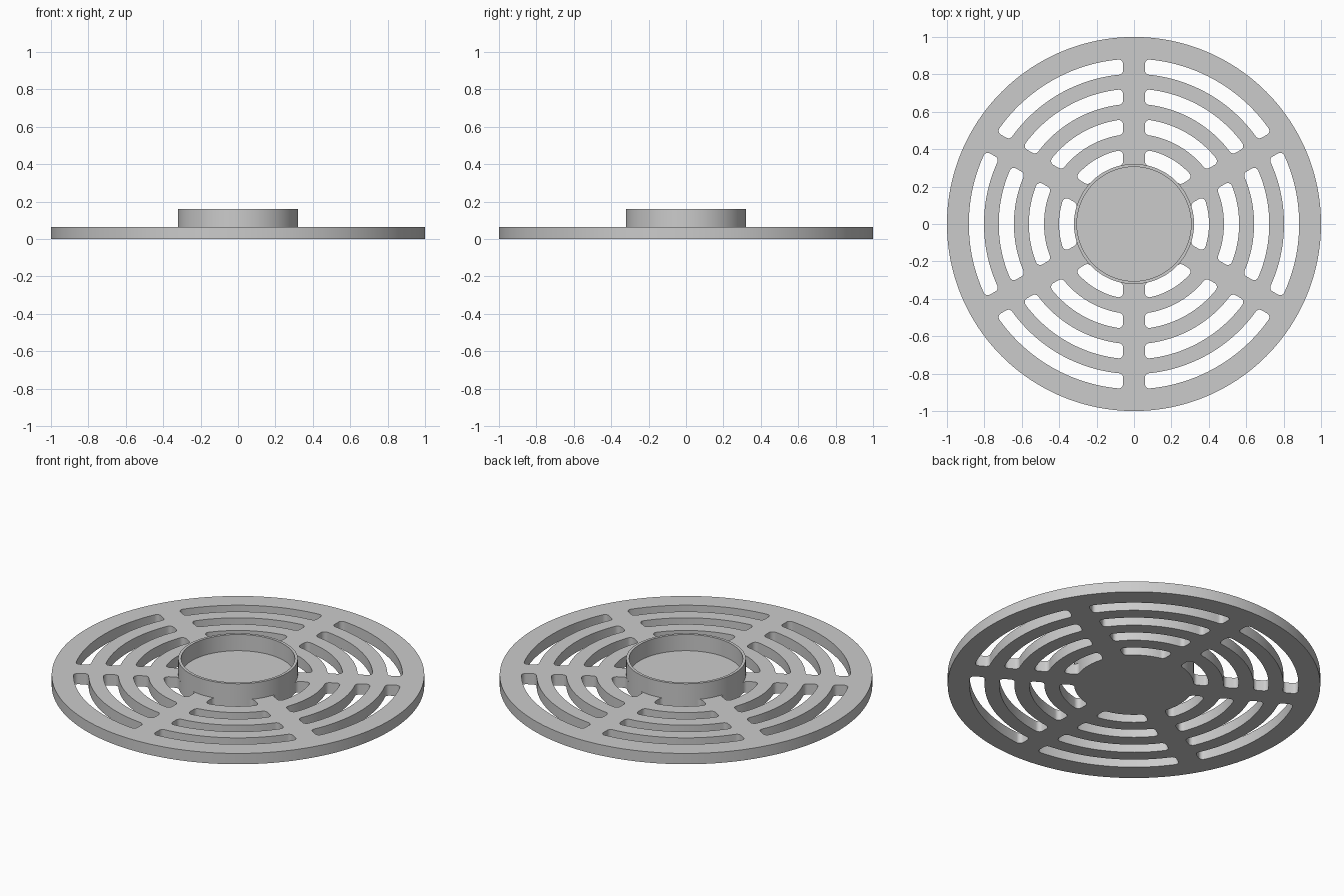
import bpy
import math

if "Cube" in bpy.data.objects:
    bpy.data.objects.remove(bpy.data.objects["Cube"])

DISC_T, RING_TOP = 0.064, 0.16
HUB_R, RING_IN = 0.321, 0.305
SPOKE_HALF, FILLET = 0.058, 0.024

grey = bpy.data.materials.new("plain grey")
grey.diffuse_color = (0.6, 0.6, 0.6, 1)
grey.use_nodes = True
grey.node_tree.nodes["Principled BSDF"].inputs["Base Color"].default_value = grey.diffuse_color


def arc(cx, cy, r, a0, a1, n):
    """Points along an arc, both ends included."""
    return [(cx + r * math.cos(a0 + (a1 - a0) * i / n),
             cy + r * math.sin(a0 + (a1 - a0) * i / n)) for i in range(n + 1)]


def circle(r, n=192):
    return arc(0, 0, r, 0, 2 * math.pi, n)[:-1]


def rotate(pts, a):
    c, s = math.cos(a), math.sin(a)
    return [(x * c - y * s, x * s + y * c) for x, y in pts]


def slot(r_in, r_out, angle):
    """Rounded arc slot between two parallel-sided spokes 60 degrees apart."""
    y = SPOKE_HALF + FILLET
    xi = math.sqrt((r_in + FILLET) ** 2 - y * y)
    xo = math.sqrt((r_out - FILLET) ** 2 - y * y)
    ai, ao = math.atan2(y, xi), math.atan2(y, xo)
    half = arc(xi, y, FILLET, ai + math.pi, 1.5 * math.pi, 6)
    half += arc(xo, y, FILLET, -math.pi / 2, ao, 6)
    # mirror the first end about the slot's middle line
    third = math.pi / 3
    other = [(px, -py) for px, py in reversed(half)]
    other = rotate(other, third)
    pts = half + arc(0, 0, r_out, ao, third - ao, 32)[1:-1]
    pts += other + arc(0, 0, r_in, third - ai, ai, 32)[1:-1]
    return rotate(pts, angle)


def plate(name, outlines, z0, z1):
    """Extrude filled outlines (holes included) from z0 to z1."""
    cu = bpy.data.curves.new(name, 'CURVE')
    cu.dimensions = '2D'
    cu.fill_mode = 'BOTH'
    cu.extrude = (z1 - z0) / 2
    for pts in outlines:
        sp = cu.splines.new('POLY')
        sp.points.add(len(pts) - 1)
        for p, (x, y) in zip(sp.points, pts):
            p.co = (x, y, 0, 1)
        sp.use_cyclic_u = True
    ob = bpy.data.objects.new(name, cu)
    bpy.context.collection.objects.link(ob)
    ob.location.z = (z0 + z1) / 2
    bpy.ops.object.select_all(action='DESELECT')
    ob.select_set(True)
    bpy.context.view_layer.objects.active = ob
    bpy.ops.object.convert(target='MESH')
    ob = bpy.context.view_layer.objects.active
    # weld caps to walls, then smooth the round walls only
    bpy.ops.object.mode_set(mode='EDIT')
    bpy.ops.mesh.select_all(action='SELECT')
    bpy.ops.mesh.remove_doubles(threshold=0.00005)
    bpy.ops.mesh.normals_make_consistent(inside=False)
    bpy.ops.object.mode_set(mode='OBJECT')
    bpy.ops.object.shade_smooth_by_angle(angle=math.radians(30))
    ob.data.materials.clear()
    ob.data.materials.append(grey)
    return ob


# Slotted disc: four rows of slots between six spokes
rows = [(HUB_R, 0.401), (0.481, 0.562), (0.642, 0.723), (0.802, 0.883)]
slots = [slot(a, b, math.radians(30 + 60 * k)) for a, b in rows for k in range(6)]
plate("slotted_disc", [circle(1.0)] + slots, 0, DISC_T)

# Thin raised collar around the hub
plate("hub_collar", [circle(HUB_R), circle(RING_IN)], DISC_T, RING_TOP)
